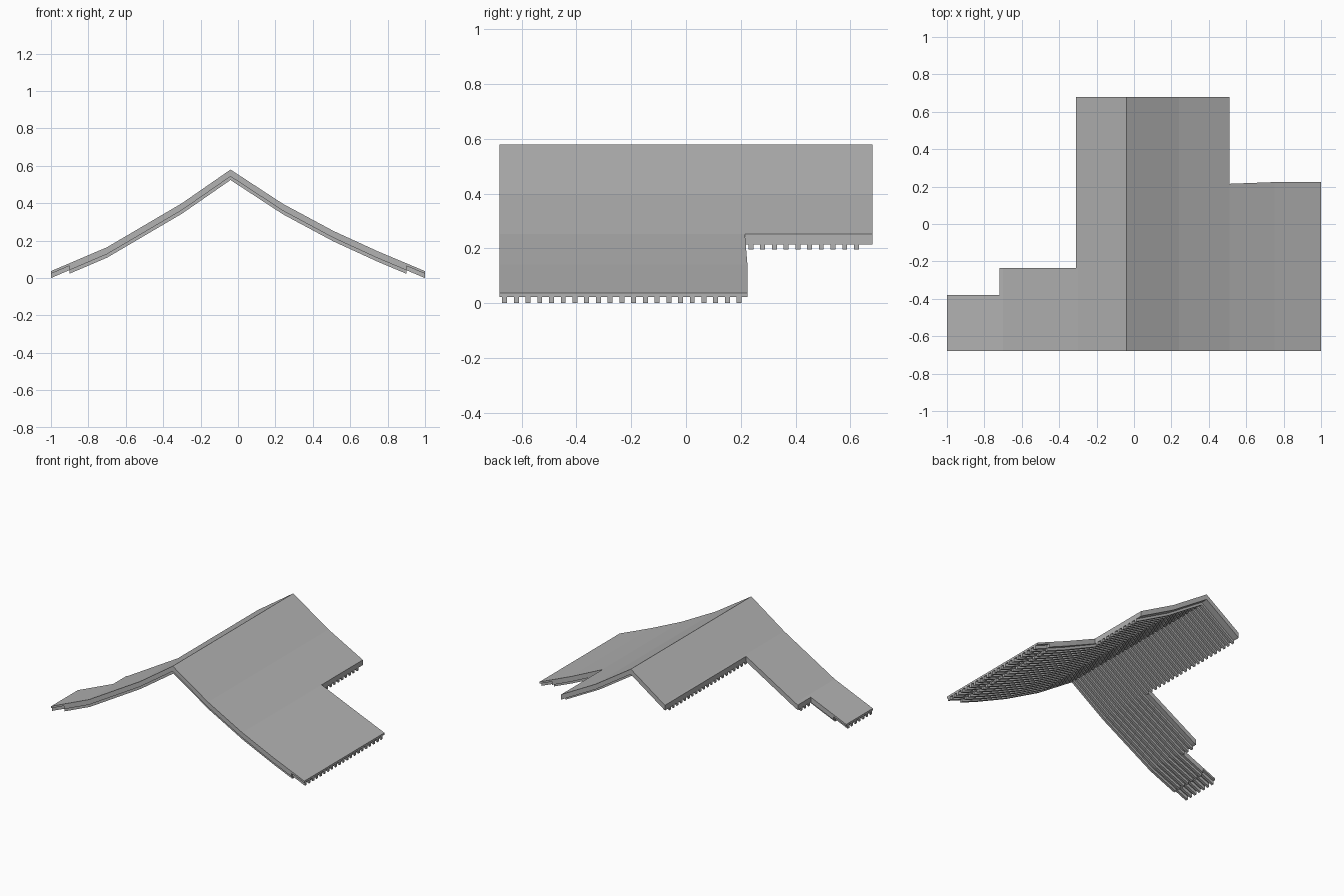
import bpy
import bmesh

cube = bpy.data.objects.get("Cube")
if cube:
    bpy.data.objects.remove(cube, do_unlink=True)

grey = bpy.data.materials.new("roof grey")
grey.use_nodes = True
grey.diffuse_color = (0.45, 0.45, 0.45, 1)
bsdf = grey.node_tree.nodes["Principled BSDF"]
bsdf.inputs["Base Color"].default_value = grey.diffuse_color
bsdf.inputs["Roughness"].default_value = 0.8

# Gable outline of the upper surface, eave to eave
PROFILE = [(-1, 0.037), (-0.7, 0.165), (-0.3, 0.4), (-0.04, 0.58),
           (0.24, 0.397), (0.51, 0.252), (0.75, 0.142), (1, 0.037)]
FRONT, BACK = -0.68, 0.68
RIGHT_NOTCH = 0.215
# Back limit of the roof in each band of x
BANDS = [(-1, -0.72, -0.38), (-0.72, -0.31, -0.235),
         (-0.31, 0.51, BACK), (0.51, 1, RIGHT_NOTCH)]
EAVE = 0.9


def height(x):
    for (xa, za), (xb, zb) in zip(PROFILE, PROFILE[1:]):
        if x <= xb:
            return za + (zb - za) * (x - xa) / (xb - xa)
    return PROFILE[-1][1]


def stations(xa, xb):
    xs = {xa, xb} | {p[0] for p in PROFILE} | {b[0] for b in BANDS}
    return sorted(x for x in xs if xa <= x <= xb)


def finish(bm, name):
    bmesh.ops.remove_doubles(bm, verts=bm.verts, dist=0.0001)
    bmesh.ops.recalc_face_normals(bm, faces=bm.faces)
    mesh = bpy.data.meshes.new(name)
    bm.to_mesh(mesh)
    bm.free()
    mesh.materials.append(grey)
    obj = bpy.data.objects.new(name, mesh)
    bpy.context.collection.objects.link(obj)
    return obj


def drape(bm, cells, top, depth):
    """Lay rectangles on the roof surface and thicken them downwards."""
    faces = []
    for xa, xb, ya, yb in cells:
        corners = [(xa, ya), (xb, ya), (xb, yb), (xa, yb)]
        faces.append(bm.faces.new(
            [bm.verts.new((x, y, height(x) - top)) for x, y in corners]))
    bmesh.ops.remove_doubles(bm, verts=bm.verts, dist=0.0001)
    faces = list(bm.faces)
    out = bmesh.ops.extrude_face_region(bm, geom=faces, use_keep_orig=True)
    lower = [g for g in out["geom"] if isinstance(g, bmesh.types.BMVert)]
    bmesh.ops.translate(bm, verts=lower, vec=(0, 0, -depth))


def back_limit(x):
    return next(b[2] for b in BANDS if b[0] <= x <= b[1])


def slab(name, xa, xb, depth):
    bm = bmesh.new()
    ys = sorted({FRONT} | {b[2] for b in BANDS})
    xs = stations(xa, xb)
    cells = [(x0, x1, y0, y1) for x0, x1 in zip(xs, xs[1:])
             for y0, y1 in zip(ys, ys[1:]) if y1 <= back_limit((x0 + x1) / 2)]
    drape(bm, cells, 0, depth)
    # Slight flare at the broken edge of the lower right slope
    for v in bm.verts:
        if v.co.x > 0.7 and abs(v.co.y - RIGHT_NOTCH) < 0.001:
            v.co.y += 0.009
    return finish(bm, name)


# Thick deck with thin sheets projecting over the eaves
slab("roof_deck", -EAVE, EAVE, 0.037)
slab("left_eave_sheet", EAVE, 1, 0.014)
slab("right_eave_sheet", -1, -EAVE, 0.014)


def rafters(name, xa, xb, top, depth):
    """Row of narrow battens following the slope between two x limits."""
    bm = bmesh.new()
    for k in range(31):
        y = -0.662 + 0.0428 * k
        spans = [b for b in BANDS if y < b[2]]
        lo = max(xa, min(b[0] for b in spans))
        hi = min(xb, max(b[1] for b in spans))
        if hi - lo < 0.01:
            continue
        xs = stations(lo, hi)
        piece = bmesh.new()
        drape(piece, [(x0, x1, y - 0.009, y + 0.009)
                      for x0, x1 in zip(xs, xs[1:])], top, depth)
        temp = bpy.data.meshes.new("batten")
        piece.to_mesh(temp)
        piece.free()
        bm.from_mesh(temp)
        bpy.data.meshes.remove(temp)
    return finish(bm, name)


# Battens under the deck and their raised tails at the eaves
rafters("rafters", -EAVE, EAVE, 0.03, 0.026)
rafters("left_rafter_tails", EAVE, 1, 0.01, 0.027)
rafters("right_rafter_tails", -1, -EAVE, 0.01, 0.027)
